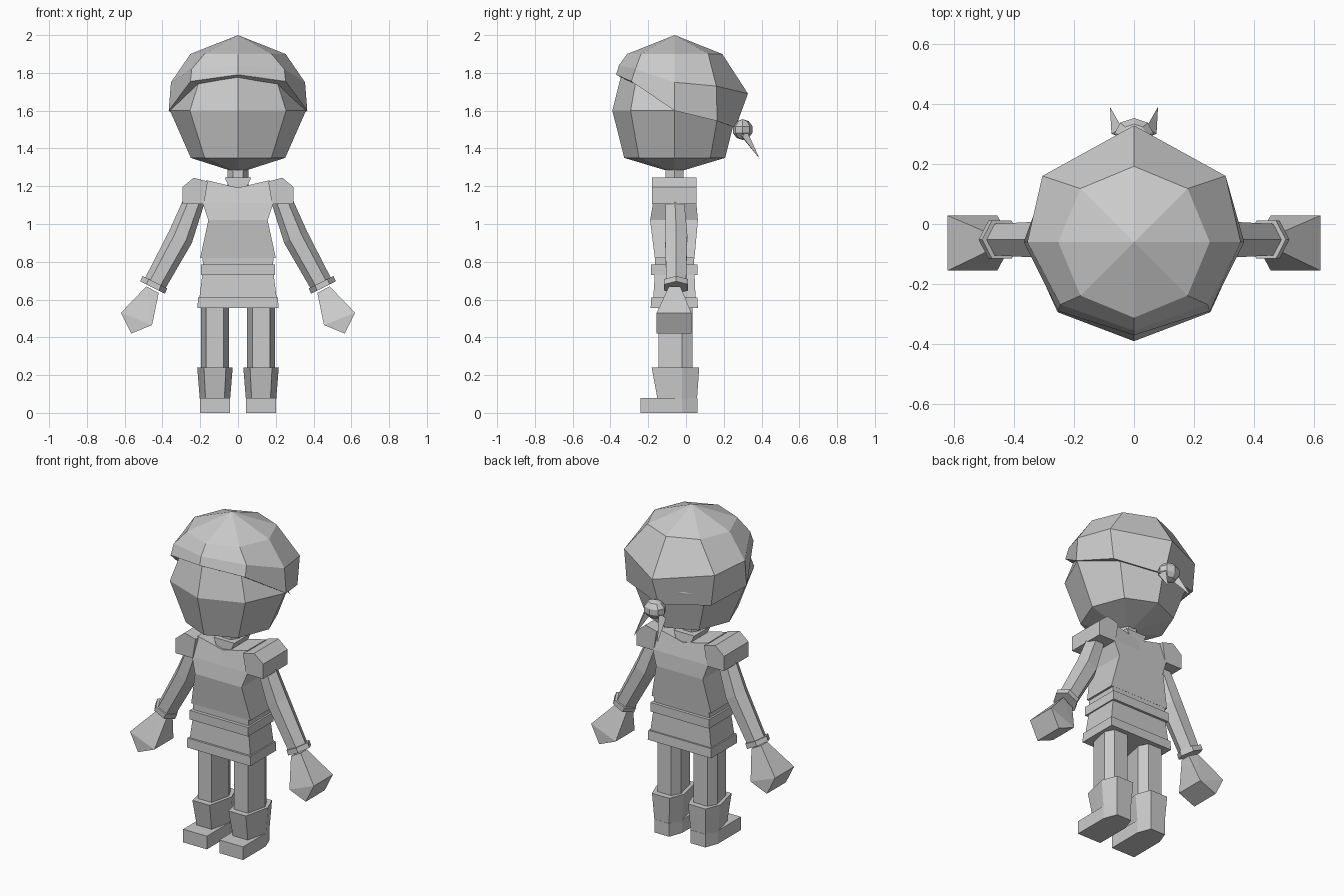
import bpy, bmesh, math
from mathutils import Vector

cube = bpy.data.objects.get("Cube")
if cube:
    bpy.data.objects.remove(cube, do_unlink=True)

grey = bpy.data.materials.new("light_grey")
grey.use_nodes = True
grey.diffuse_color = (0.6, 0.6, 0.6, 1)
grey.node_tree.nodes["Principled BSDF"].inputs["Base Color"].default_value = (0.6, 0.6, 0.6, 1)

CY = -0.06  # depth of the body axis


def finish(name, bm):
    bmesh.ops.recalc_face_normals(bm, faces=bm.faces)
    mesh = bpy.data.meshes.new(name)
    bm.to_mesh(mesh)
    bm.free()
    mesh.materials.append(grey)
    ob = bpy.data.objects.new(name, mesh)
    bpy.context.collection.objects.link(ob)
    return ob


def loft(name, rings, bottom=None, top=None):
    """Skin rings of points; the ends close to an apex point or a flat cap."""
    bm = bmesh.new()
    loops = [[bm.verts.new(p) for p in ring] for ring in rings]
    n = len(loops[0])
    for a, b in zip(loops, loops[1:]):
        for i in range(n):
            j = (i + 1) % n
            bm.faces.new((a[i], a[j], b[j], b[i]))
    for loop, apex in ((loops[0], bottom), (loops[-1], top)):
        if apex:
            v = bm.verts.new(apex)
            for i in range(n):
                bm.faces.new((loop[i], loop[(i + 1) % n], v))
        else:
            bm.faces.new(loop)
    return finish(name, bm)


def hull(name, points):
    bm = bmesh.new()
    for p in points:
        bm.verts.new(p)
    bmesh.ops.convex_hull(bm, input=bm.verts)
    bmesh.ops.dissolve_limit(bm, angle_limit=0.02, verts=bm.verts, edges=bm.edges)
    return finish(name, bm)


def octagon(rx, ry, z):
    return [(rx * math.sin(k * math.pi / 4), CY - ry * math.cos(k * math.pi / 4), z)
            for k in range(8)]


def mirrored(half):
    """Five points from front to back on +x become a closed ring of eight."""
    return half + [(-x, y, z) for x, y, z in half[3:0:-1]]


def rect(w, front, back, z):
    return [(-w, front, z), (w, front, z), (w, back, z), (-w, back, z)]


def tube_ring(center, axis, r, sides=6):
    """Ring of points around an axis that lies in the xz plane."""
    u = Vector((0, 1, 0))
    v = axis.normalized().cross(u)
    return [center + r * (math.cos(k * math.tau / sides) * v + math.sin(k * math.tau / sides) * u)
            for k in range(sides)]


# Head
loft("head", [octagon(0.25, 0.267, 1.35), octagon(0.36, 0.33, 1.6), octagon(0.25, 0.267, 1.85)],
     (0, CY, 1.27), (0, CY, 1.92))

# Head scarf: open rim low at the back, band across the brow, crown above
scarf_rim = [(0, -0.37, 1.79), (0.252, -0.29, 1.755), (0.367, CY, 1.6), (0.285, 0.165, 1.545), (0, 0.262, 1.51)]
scarf_band = [(0, -0.355, 1.84), (0.245, -0.268, 1.82), (0.355, CY, 1.75), (0.305, 0.16, 1.73), (0, 0.328, 1.69)]
loft("head_scarf", [mirrored(scarf_rim), mirrored(scarf_band), octagon(0.252, 0.252, 1.9)],
     (0, CY, 1.62), (0, CY, 2.0))

# Scarf knot and its two tails
bm = bmesh.new()
bmesh.ops.create_uvsphere(bm, u_segments=8, v_segments=5, radius=0.055)
for v in bm.verts:
    v.co = (v.co.x * 1.25, v.co.y + 0.3, v.co.z + 1.5)
finish("scarf_knot", bm)
for s, side in ((1, "left"), (-1, "right")):
    loft(side + "_scarf_tail",
         [[(s * 0.02, 0.28, 1.48), (s * 0.075, 0.3, 1.46), (s * 0.04, 0.32, 1.5)]],
         (s * 0.08, 0.39, 1.345))

# Neck and collar
axis_z = Vector((0, 0, 1))
loft("neck", [tube_ring(Vector((0, CY, z)), axis_z, 0.055) for z in (1.15, 1.3)])
loft("collar", [rect(0.035, -0.14, 0.03, 1.17), rect(0.07, -0.135, 0.02, 1.245)])


# Torso with a dipped neckline
def torso_ring(w, front, back, z, dip=0):
    return [(-w, front, z), (0, front, z - dip), (w, front, z),
            (w, back, z), (0, back, z - dip), (-w, back, z)]


loft("torso", [torso_ring(0.2, -0.165, 0.045, 0.82), torso_ring(0.157, -0.19, 0.063, 1.02),
               torso_ring(0.187, -0.175, 0.055, 1.11), torso_ring(0.168, -0.15, 0.03, 1.232, 0.04)])

# Waist, belt, skirt and hem
loft("waist", [rect(0.185, -0.165, 0.04, 0.77), rect(0.188, -0.165, 0.045, 0.83)])
loft("belt", [rect(0.197, -0.185, 0.06, 0.73), rect(0.197, -0.185, 0.06, 0.785)])
loft("skirt", [rect(0.208, -0.175, 0.052, 0.58), rect(0.188, -0.165, 0.045, 0.74)])
loft("hem", [rect(0.214, -0.187, 0.063, 0.555), rect(0.212, -0.185, 0.06, 0.612)])


# Six-sided section of the legs and boots: flat front, ridged sides
def leg_ring(x, w, front, back, z, ridge=-0.02):
    return [(x - w * 0.62, front, z), (x + w * 0.62, front, z), (x + w, ridge, z),
            (x + w * 0.62, back, z), (x - w * 0.62, back, z), (x - w, ridge, z)]


for s, side in ((1, "left"), (-1, "right")):
    # Shoulder pad
    pad = [(0.18, 1.105), (0.295, 1.105), (0.295, 1.195), (0.235, 1.245), (0.16, 1.225)]
    loft(side + "_shoulder_pad", [[(s * x, y, z) for x, z in pad] for y in (-0.18, 0.055)])

    # Arm and cuff
    axis = Vector((s * 0.21, 0, -0.42))
    stations = ((0.225, -0.06, 1.14, 0.055), (0.305, -0.052, 0.93, 0.068), (0.45, -0.052, 0.665, 0.06))
    loft(side + "_arm", [tube_ring(Vector((s * x, y, z)), axis, r) for x, y, z, r in stations])
    loft(side + "_cuff", [tube_ring(Vector((s * x, -0.052, z)), axis, 0.073)
                          for x, z in ((0.44, 0.692), (0.452, 0.664))])

    # Mitten hand
    wrist = [(s * x, y, z) for x, z in ((0.485, 0.67), (0.42, 0.635)) for y in (-0.09, -0.03)]
    palm = [(s * x, y, z) for x, z in ((0.62, 0.53), (0.455, 0.465), (0.565, 0.42))
            for y in (-0.155, 0.028)]
    hull(side + "_hand", wrist + palm)

    # Leg, boot and foot
    x = s * 0.122
    loft(side + "_leg", [leg_ring(x, 0.075, -0.145, 0.035, z) for z in (0.2, 0.6)])
    loft(side + "_boot", [leg_ring(x, 0.08, -0.15, 0.058, 0.07), leg_ring(x, 0.094, -0.182, 0.07, 0.24)])
    sole = [(-0.08, -0.24), (0.08, -0.24), (0.08, -0.02), (0.05, 0.06), (-0.05, 0.06), (-0.08, -0.02)]
    loft(side + "_foot", [[(x + dx, y, z) for dx, y in sole] for z in (0, 0.08)])
